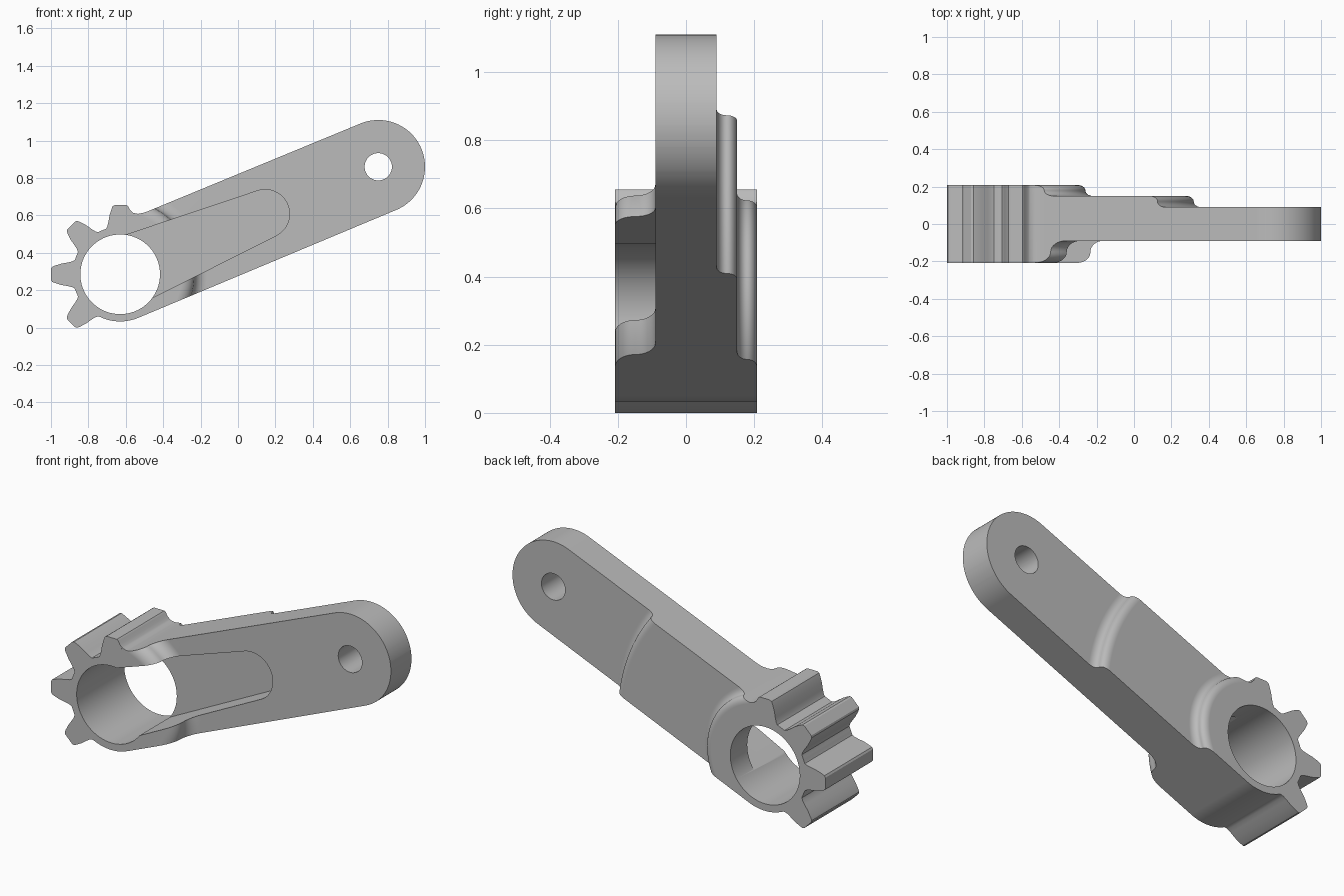
import bpy, bmesh
from math import sin, cos, radians, atan2, asin, hypot, degrees, pi

if "Cube" in bpy.data.objects:
    bpy.data.objects.remove(bpy.data.objects["Cube"])

# Main layout in the x-z plane: gear hub centre and far pivot centre
HUB, PIVOT = (-0.63, 0.285), (0.75, 0.86)
SPAN = hypot(PIVOT[0] - HUB[0], PIVOT[1] - HUB[1])
TILT = degrees(atan2(PIVOT[1] - HUB[1], PIVOT[0] - HUB[0]))
HALF = 0.25      # half width of the arm
DEPTH = 0.208    # half depth of the gear


def arc(centre, radius, start, end, steps):
    angles = [radians(start + (end - start) * i / steps) for i in range(steps + 1)]
    return [(centre[0] + radius * cos(a), centre[1] + radius * sin(a)) for a in angles]


def finish(name, bm):
    bmesh.ops.recalc_face_normals(bm, faces=bm.faces)
    mesh = bpy.data.meshes.new(name)
    bm.to_mesh(mesh)
    bm.free()
    obj = bpy.data.objects.new(name, mesh)
    bpy.context.collection.objects.link(obj)
    return obj


def skin(bm, rings, closed=False):
    """Join matching rings of vertices, capping the first and last."""
    n = len(rings[0])
    for a, b in zip(rings, rings[1:]):
        for i in range(n):
            j = (i + 1) % n
            bm.faces.new((a[i], a[j], b[j], b[i]))
    bm.faces.new(rings[0])
    bm.faces.new(rings[-1])


def prism(name, outline, y0, y1):
    bm = bmesh.new()
    skin(bm, [[bm.verts.new((x, y, z)) for x, z in outline] for y in (y0, y1)])
    return finish(name, bm)


def sector(name, profile, start, end, steps):
    """Sweep a (radius, y) profile around the hub axis."""
    bm = bmesh.new()
    rings = []
    for i in range(steps + 1):
        a = radians(start + (end - start) * i / steps)
        rings.append([bm.verts.new((HUB[0] + r * cos(a), y, HUB[1] + r * sin(a)))
                      for r, y in profile])
    skin(bm, rings)
    return finish(name, bm)


def blend(r0, y0, r1, y1, steps=8):
    """Rounded step made of a convex and a concave quarter."""
    dr, dy = (r1 - r0) / 2, (y1 - y0) / 2
    turn = [pi / 2 * i / steps for i in range(steps + 1)]
    upper = [(r0 + dr * sin(t), y0 + dy * (1 - cos(t))) for t in turn]
    lower = [(r0 + dr + dr * (1 - cos(t)), y0 + dy + dy * sin(t)) for t in turn[1:]]
    return upper + lower


# Tooth flank as (radial, sideways) points from root to tip
FLANK = [(0.244, 0.075), (0.258, 0.068), (0.28, 0.063), (0.315, 0.057),
         (0.35, 0.046), (0.364, 0.04), (0.37, 0.03)]


def tooth(angle, whole=True):
    c, s = cos(radians(angle)), sin(radians(angle))
    pts = [(u, -v) for u, v in FLANK] if whole else []
    pts += [(u, v) for u, v in reversed(FLANK)]
    return [(HUB[0] + u * c - v * s, HUB[1] + u * s + v * c) for u, v in pts]


# Silhouette: far rounded end, fillet into the first tooth, teeth, hub underside
outline = arc(PIVOT, HALF, TILT - 90, TILT + 90, 48)
outline += [(-0.48, 0.623), (-0.505, 0.614), (-0.535, 0.608), (-0.56, 0.614),
            (-0.578, 0.63), (-0.587, 0.648), (-0.596, 0.655)]
outline += tooth(90, whole=False)
for angle in (135, 180, 225):
    outline += arc(HUB, 0.254, angle - 26, angle - 19, 3)
    outline += tooth(angle)
outline += arc(HUB, 0.252, 244, 270 + TILT, 14)
lever = prism("gear_lever", outline, -DEPTH, DEPTH)

# Front step from hub down to arm; back steps from hub to pad to arm
front = [(0.33, -0.4)] + blend(0.33, -DEPTH, 0.465, -0.09) + [(2.2, -0.09), (2.2, -0.4)]
back = ([(0.33, 0.4)] + blend(0.33, DEPTH, 0.41, 0.15) + blend(0.915, 0.15, 1.0, 0.09)
        + [(2.2, 0.09), (2.2, 0.4)])

# Tapered pocket running from the bore along the front of the arm
wide, narrow, reach = 0.19, 0.13, 0.84
lean = degrees(asin((wide - narrow) / reach))
tip = [HUB[i] + (PIVOT[i] - HUB[i]) * reach / SPAN for i in (0, 1)]
pocket = arc(tip, narrow, TILT - 90 + lean, TILT + 90 - lean, 32)
pocket += arc(HUB, wide, TILT + 90 - lean, TILT + 270 + lean, 32)

cutters = [
    sector("front_step_cutter", front, -57, 79, 68),
    sector("back_step_cutter", back, -57, 79, 68),
    prism("bore_cutter", arc(HUB, 0.213, 0, 360, 72)[:-1], -1, 1),
    prism("pivot_hole_cutter", arc(PIVOT, 0.073, 0, 360, 40)[:-1], -1, 1),
    prism("pocket_cutter", pocket, -1, 0.06),
]
for cutter in cutters:
    cutter.hide_render = True
    mod = lever.modifiers.new(cutter.name, "BOOLEAN")
    mod.operation, mod.solver, mod.object = "DIFFERENCE", "EXACT", cutter

# Bake the cuts and drop the cutters
graph = bpy.context.evaluated_depsgraph_get()
baked = bpy.data.meshes.new_from_object(lever.evaluated_get(graph))
lever.modifiers.clear()
lever.data = baked
for cutter in cutters:
    bpy.data.objects.remove(cutter)

# Plain grey finish
grey = bpy.data.materials.new("plain_grey")
grey.use_nodes = True
grey.diffuse_color = (0.5, 0.5, 0.5, 1)
grey.node_tree.nodes["Principled BSDF"].inputs["Base Color"].default_value = (0.5, 0.5, 0.5, 1)
lever.data.materials.clear()
lever.data.materials.append(grey)

# Smooth curves, crisp edges, flat faces kept even
bpy.ops.object.select_all(action="DESELECT")
lever.select_set(True)
bpy.context.view_layer.objects.active = lever
bpy.ops.object.shade_smooth_by_angle(angle=radians(30))
even = lever.modifiers.new("even_normals", "WEIGHTED_NORMAL")
even.keep_sharp = True
